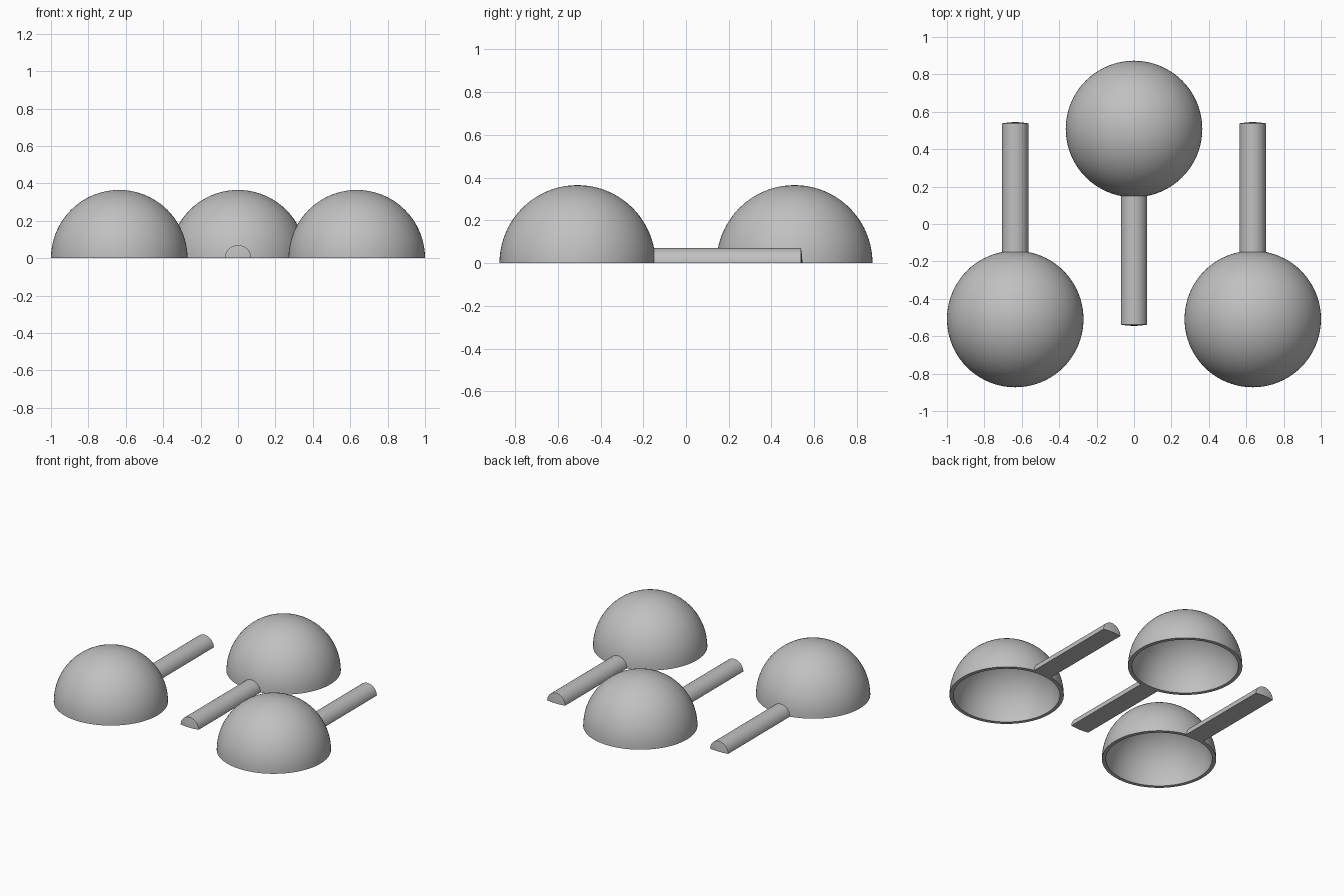
import bpy, bmesh, math
from mathutils import Vector

if "Cube" in bpy.data.objects:
    bpy.data.objects.remove(bpy.data.objects["Cube"])

R, WALL = 0.365, 0.025       # bowl radius and wall thickness
HANDLE_R = 0.07              # half-round handle radius
HANDLE_TIP = 1.053           # tip distance from the bowl centre

grey = bpy.data.materials.new("plain_grey")
grey.diffuse_color = (0.53, 0.53, 0.53, 1)
grey.use_nodes = True
grey.node_tree.nodes["Principled BSDF"].inputs["Base Color"].default_value = grey.diffuse_color


def finish(bm, name, loc, turn):
    bmesh.ops.remove_doubles(bm, verts=bm.verts, dist=1e-5)
    bmesh.ops.recalc_face_normals(bm, faces=bm.faces)
    mesh = bpy.data.meshes.new(name)
    bm.to_mesh(mesh)
    bm.free()
    mesh.materials.append(grey)
    mesh.shade_smooth()
    mesh.set_sharp_from_angle(angle=math.radians(35))
    obj = bpy.data.objects.new(name, mesh)
    obj.location = loc
    obj.rotation_euler.z = turn
    bpy.context.collection.objects.link(obj)


def bowl(name, loc, turn):
    # Hollow hemisphere: outer arc, inner arc and flat rim, spun about z
    bm = bmesh.new()
    n = 20
    arc = [(math.cos(a), math.sin(a)) for a in (i * math.pi / 2 / n for i in range(n + 1))]
    pts = [(R * c, 0, R * s) for c, s in arc]
    pts += [((R - WALL) * c, 0, (R - WALL) * s) for c, s in arc]
    vs = [bm.verts.new(p) for p in pts]
    edges = [bm.edges.new((vs[i], vs[i + 1])) for i in range(len(vs) - 1) if i != n]
    edges.append(bm.edges.new((vs[0], vs[n + 1])))
    bmesh.ops.spin(bm, geom=vs + edges, cent=(0, 0, 0), axis=(0, 0, 1),
                   angle=math.tau, steps=80, use_merge=True)
    bmesh.ops.dissolve_degenerate(bm, dist=1e-6, edges=bm.edges)
    finish(bm, name, loc, turn)


def handle(name, loc, turn):
    # Half-round rod whose ends follow the curve of the bowl wall
    bm = bmesh.new()
    seat = R - 0.01
    steps = 24
    rings = []
    for rho in (0, HANDLE_R / 2, HANDLE_R):
        y = math.sqrt(seat ** 2 - rho ** 2)
        rings.append([bm.verts.new((rho * math.cos(i * math.pi / steps), y,
                                    rho * math.sin(i * math.pi / steps)))
                      for i in range(steps + 1)])
    for a, b in zip(rings, rings[1:]):
        for i in range(steps):
            bm.faces.new((a[i], a[i + 1], b[i + 1], b[i]))
    bmesh.ops.remove_doubles(bm, verts=bm.verts, dist=1e-5)
    ext = bmesh.ops.extrude_face_region(bm, geom=bm.faces[:], use_keep_orig=True)
    moved = [g for g in ext["geom"] if isinstance(g, bmesh.types.BMVert)]
    bmesh.ops.translate(bm, verts=moved, vec=Vector((0, HANDLE_TIP - seat, 0)))
    finish(bm, name, loc, turn)


# Three ladles, the middle one turned the other way
for side, x, y, turn in (("left", -0.635, -0.508, 0),
                         ("middle", 0, 0.508, math.pi),
                         ("right", 0.635, -0.508, 0)):
    bowl(side + "_bowl", (x, y, 0), turn)
    handle(side + "_handle", (x, y, 0), turn)
